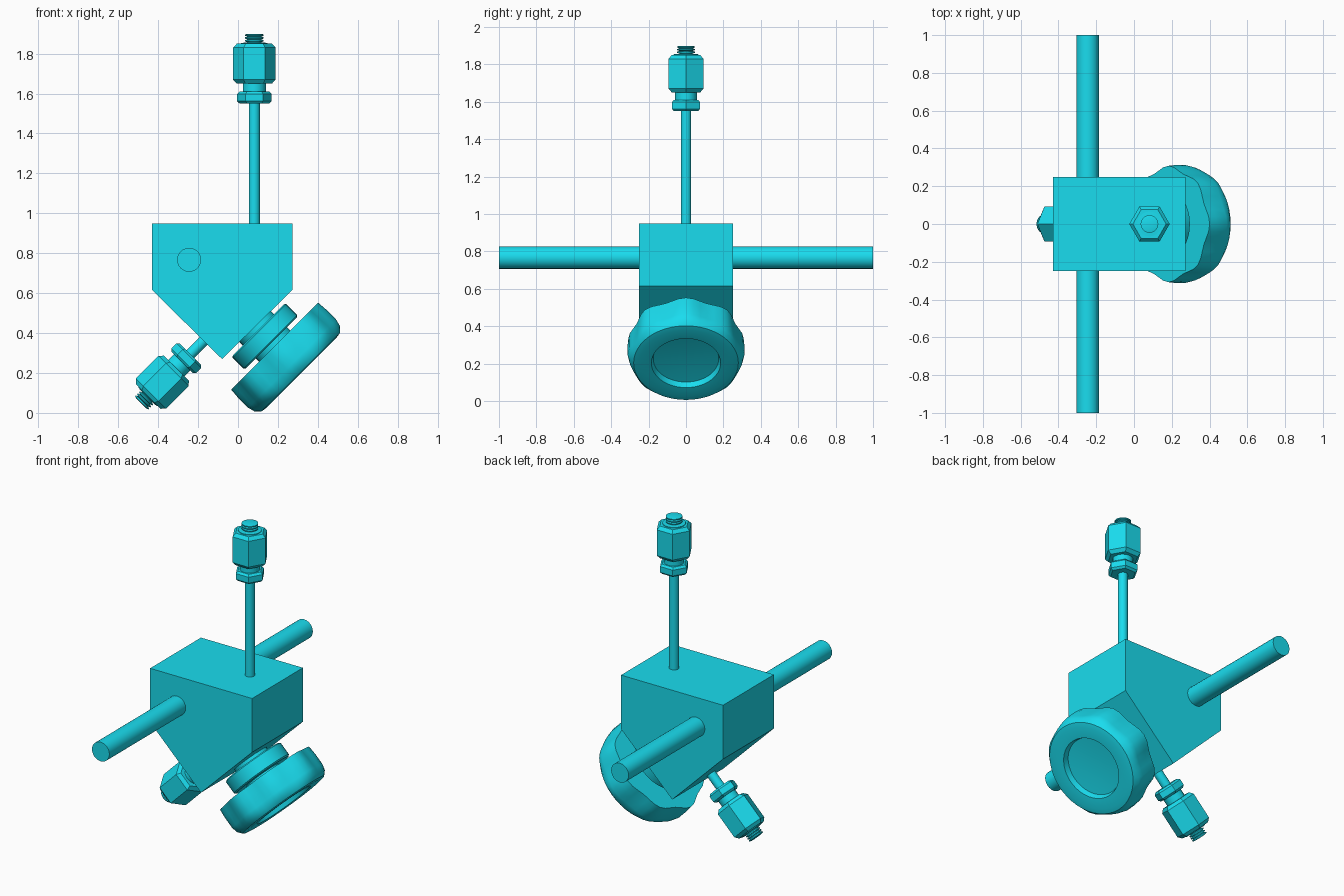
import bpy, bmesh
from math import sin, cos, pi, radians
from mathutils import Matrix, Vector

if "Cube" in bpy.data.objects:
    bpy.data.objects.remove(bpy.data.objects["Cube"])

cyan = bpy.data.materials.new("cyan")
cyan.diffuse_color = (0.01, 0.72, 0.86, 1)
cyan.use_nodes = True
cyan.node_tree.nodes["Principled BSDF"].inputs["Base Color"].default_value = cyan.diffuse_color


def finish(name, bm, smooth=True):
    bmesh.ops.recalc_face_normals(bm, faces=bm.faces)
    mesh = bpy.data.meshes.new(name)
    bm.to_mesh(mesh)
    bm.free()
    mesh.materials.append(cyan)
    ob = bpy.data.objects.new(name, mesh)
    bpy.context.collection.objects.link(ob)
    if smooth:
        bpy.ops.object.select_all(action='DESELECT')
        ob.select_set(True)
        bpy.context.view_layer.objects.active = ob
        bpy.ops.object.shade_smooth_by_angle(angle=radians(35))
    return ob


def lathe(name, profile, place, sides=24, lobe=0, lobes=8):
    """Spin (radius, height, lobe weight) points about local z; cap both ends."""
    bm = bmesh.new()
    rings = []
    for p in profile:
        r, h = p[0], p[1]
        w = p[2] if len(p) > 2 else 0
        ring = []
        for i in range(sides):
            a = 2 * pi * i / sides
            rr = r - lobe * w * (1 - cos(lobes * a)) / 2
            ring.append(bm.verts.new(place @ Vector((rr * cos(a), rr * sin(a), h))))
        rings.append(ring)
    for lo, hi in zip(rings, rings[1:]):
        for i in range(sides):
            j = (i + 1) % sides
            bm.faces.new((lo[i], lo[j], hi[j], hi[i]))
    bm.faces.new(rings[0][::-1])
    bm.faces.new(rings[-1])
    return finish(name, bm)


def frame(x, z, angle):
    return Matrix.Translation((x, 0, z)) @ Matrix.Rotation(radians(angle), 4, 'Y')


# Five-sided body block
bm = bmesh.new()
outline = [(-.43, .95), (-.43, .615), (-.08, .27), (.272, .615), (.272, .95)]
face = bm.faces.new([bm.verts.new((x, -.25, z)) for x, z in outline])
ext = bmesh.ops.extrude_face_region(bm, geom=[face])
bmesh.ops.translate(bm, vec=(0, .5, 0),
                    verts=[v for v in ext["geom"] if isinstance(v, bmesh.types.BMVert)])
finish("body", bm, smooth=False)

# Cross bar through the body
bar = Matrix.Translation((-.245, 0, .767)) @ Matrix.Rotation(radians(90), 4, 'X')
lathe("cross_bar", [(.06, -1), (.06, 1)], bar)


# Rod with hex nut, neck, hex coupling and threaded stud
def connector(label, place, rod_length):
    lathe(label + "_rod", [(.028, -rod_length), (.028, .02)], place, 16)
    lathe(label + "_nut", [(.074, 0), (.087, .012), (.087, .048), (.074, .06)], place, 6)
    lathe(label + "_neck", [(.058, .055), (.058, .105)], place, 16)
    lathe(label + "_coupling",
          [(.088, .1), (.107, .12), (.107, .28), (.088, .3)], place, 6)
    thread = [(.066, .298), (.066, .304), (.036, .306)]
    for k in range(3):
        h = .308 + k * .014
        thread += [(.036, h), (.047, h + .004), (.047, h + .01), (.036, h + .013)]
    lathe(label + "_stud", thread, place, 20)


connector("upper", frame(.082, 1.55, 0), .63)
connector("lower", frame(-.238, .295, -135), .15)

# Collar and neck between body and hand wheel
mount = frame(.183, .335, 135)
lathe("wheel_collar", [(.18, -.115), (.19, -.108), (.19, -.03), (.18, -.022)], mount, 32)
lathe("wheel_neck", [(.11, -.15), (.11, .02)], mount, 24)

# Scalloped hand wheel with a dished outer face
lathe("hand_wheel",
      [(.308, 0, 1), (.312, .05, 1), (.312, .125, .8), (.303, .16, .4), (.28, .185, 0),
       (.25, .19), (.185, .187), (.175, .155), (.08, .148)],
      mount, 48, lobe=.022)
